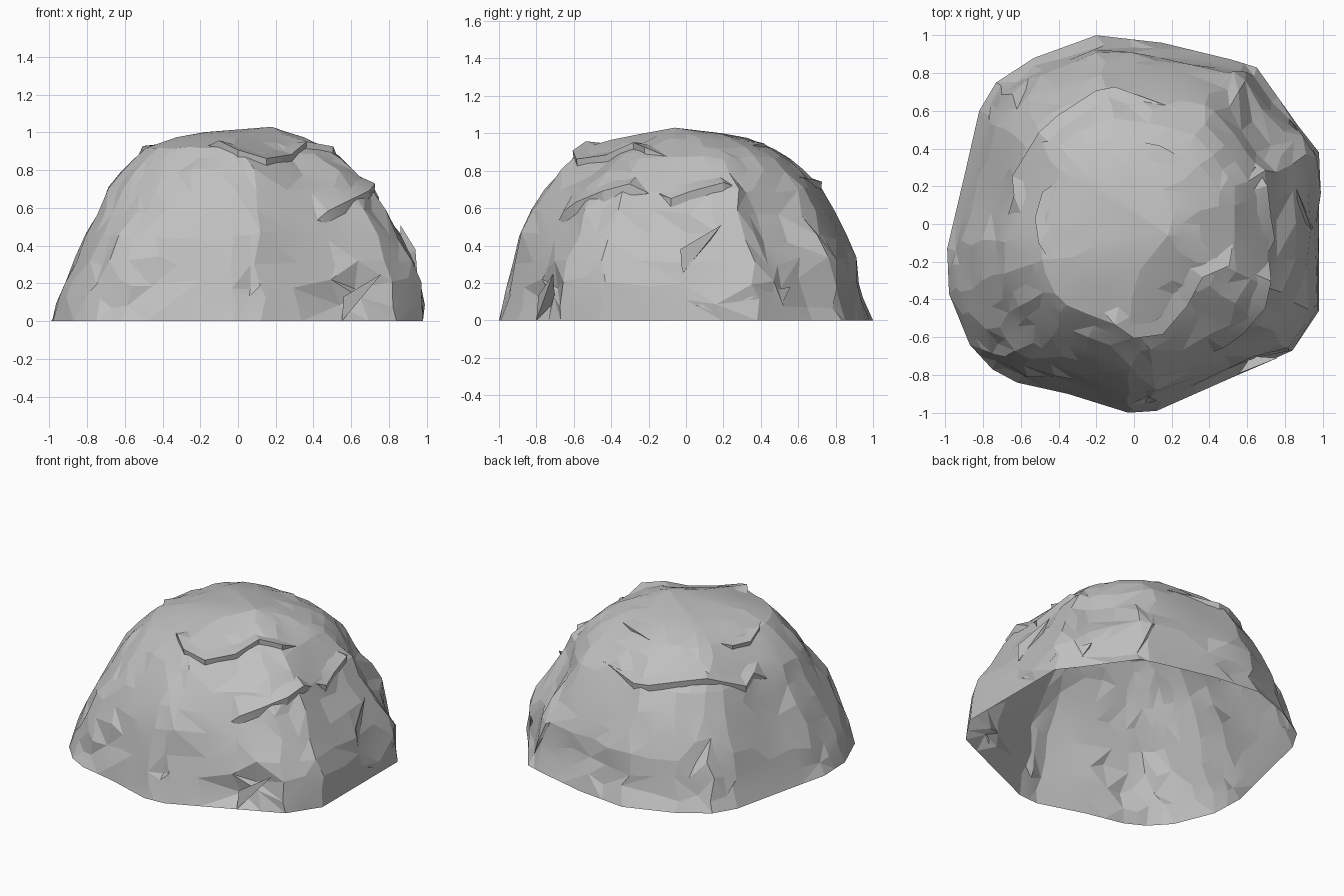
import bpy, bmesh, math, random
from mathutils import Vector
from mathutils.bvhtree import BVHTree

random.seed(11)
cube = bpy.data.objects.get("Cube")
if cube:
    bpy.data.objects.remove(cube, do_unlink=True)

stone = bpy.data.materials.new("grey_stone")
stone.use_nodes = True
stone.diffuse_color = (0.53, 0.53, 0.53, 1)
stone.node_tree.nodes["Principled BSDF"].inputs["Base Color"].default_value = (0.53, 0.53, 0.53, 1)


def finish(bm, name, angle):
    """Turn a bmesh into a shaded stone object."""
    mesh = bpy.data.meshes.new(name)
    bm.to_mesh(mesh)
    bm.free()
    mesh.materials.append(stone)
    obj = bpy.data.objects.new(name, mesh)
    bpy.context.collection.objects.link(obj)
    bpy.ops.object.select_all(action='DESELECT')
    obj.select_set(True)
    bpy.context.view_layer.objects.active = obj
    bpy.ops.object.shade_smooth_by_angle(angle=math.radians(angle))
    return obj


# Ground outline, anticlockwise, and inward taper per side at each height
outline = [(.98, -.46), (.98, 0), (.98, .38), (.87, .52), (.65, .83), (.52, .87),
           (.15, .96), (-.2, 1), (-.53, .88), (-.73, .75), (-.82, .6), (-.9, .25),
           (-.99, -.13), (-.98, -.37), (-.87, -.64), (-.75, -.77), (-.62, -.84),
           (-.35, -.9), (-.03, -1), (.12, -.99), (.55, -.8), (.84, -.67)]
heights = [0, .1, .2, .32, .45, .58, .7, .8, .87, .92, .97, 1]
taper = {
    (1, 0): [1, 1, .99, .95, .87, .78, .72, .62, .54, .46, .36, .26],
    (-1, 0): [1, .97, .93, .87, .81, .74, .69, .62, .54, .49, .34, .18],
    (0, 1): [1, .95, .92, .92, .87, .8, .72, .63, .56, .47, .33, .2],
    (0, -1): [1, .97, .95, .93, .89, .83, .76, .68, .61, .56, .4, .25],
}
base = []
for p, q in zip(outline, outline[1:] + outline[:1]):
    a, b = Vector(p), Vector(q)
    base += [a, (a + b) / 2]


def shrink(direction, level):
    """Blend the four side tapers by compass direction."""
    d = direction.normalized()
    return sum(max(0, d.dot(Vector(side))) ** 2 * values[level]
               for side, values in taper.items())


# Dents towards the core: centre, reach, depth
core = Vector((0, 0, .2))
dents = [((.62, -.75, .15), .2, .06), ((.2, -.92, .3), .2, .03),
         ((.7, .52, .5), .38, .08), ((-.55, -.55, .75), .3, .04),
         ((.3, -.45, .92), .35, .06), ((-.85, .1, .3), .2, .02),
         ((.2, .9, .35), .22, .02)]

# Boulder shell, open underneath
bm = bmesh.new()
rings = []
for level, z in enumerate(heights):
    ring = []
    for p in base:
        flat = p * shrink(p, level)
        co = Vector((flat.x, flat.y, z))
        if level:
            loose = 1.12 - z
            out = Vector((p.x, p.y, 0)).normalized()
            side = Vector((-out.y, out.x, 0))
            co += out * random.uniform(-.018, .012) * (1.2 - z)
            co += side * random.uniform(-.035, .035) * loose
            co.z += random.uniform(-.035, .035) * loose
            for centre, reach, depth in dents:
                near = max(0, 1 - (co - Vector(centre)).length / reach)
                co -= (co - core).normalized() * depth * near
        ring.append(bm.verts.new(co))
    rings.append(ring)
count = len(base)
for low, high in zip(rings, rings[1:]):
    for i in range(count):
        j = (i + 1) % count
        if random.random() < .5:
            tris = (low[i], low[j], high[j]), (low[i], high[j], high[i])
        else:
            tris = (low[i], low[j], high[i]), (low[j], high[j], high[i])
        for tri in tris:
            bm.faces.new(tri)
apex = bm.verts.new((.18, -.06, 1.03))
for i in range(count):
    bm.faces.new((rings[-1][i], rings[-1][(i + 1) % count], apex))
crown = [v for v in bm.verts if v.co.z > .6]
bmesh.ops.remove_doubles(bm, verts=crown, dist=.05)
bmesh.ops.recalc_face_normals(bm, faces=bm.faces[:])
surface = BVHTree.FromBMesh(bm)
finish(bm, "boulder_shell", 9)


def ground(x, y):
    """Point of the boulder below a plan position."""
    hit = surface.ray_cast(Vector((x, y, 3)), Vector((0, 0, -1)))[0]
    return hit if hit else Vector((x, y, 0))


def ledge(name, path, rise, depth):
    """Stepped slab: a short wall along the path that sinks back into the rock."""
    bm = bmesh.new()
    rows = []
    last = len(path) - 1
    for i, (x, y) in enumerate(path):
        foot = ground(x, y)
        lift = rise if 0 < i < last else 0
        lip = foot + Vector((x * .01, y * .01, lift - .004))
        back = ground(x * depth, y * depth) - Vector((0, 0, .006))
        rows.append([bm.verts.new(c) for c in (foot - Vector((0, 0, .015)), lip, back)])
    for a, b in zip(rows, rows[1:]):
        for k in range(2):
            bm.faces.new((a[k], b[k], b[k + 1], a[k + 1]))
    bmesh.ops.triangulate(bm, faces=bm.faces[:])
    bmesh.ops.recalc_face_normals(bm, faces=bm.faces[:])
    finish(bm, name, 15)


# Broken ledges around the crown and the shoulders
ledge("crown_ledge_front", [(-.16, -.46), (-.1, -.53), (0, -.6), (.15, -.58),
                            (.28, -.43), (.36, -.28), (.5, -.22), (.52, -.1)], .04, .8)
ledge("crown_ledge_side", [(-.28, .3), (-.48, .17), (-.52, .03), (-.5, -.1), (-.4, -.26)], .03, .8)
ledge("crown_ledge_back", [(-.05, .45), (.14, .41), (.37, .28)], .025, .7)
ledge("shoulder_ledge_back", [(.23, .6), (-.1, .72), (-.2, .7), (-.4, .57), (-.5, .48),
                              (-.64, .25), (-.63, .15), (-.66, .05)], .045, .9)
ledge("shoulder_ledge_front_side", [(.42, -.67), (.47, -.65), (.57, -.58), (.69, -.44),
                                    (.72, -.3), (.71, -.2)], .06, .88)
ledge("shoulder_ledge_side", [(.71, -.14), (.74, -.08), (.72, .03), (.7, .2), (.64, .3)], .045, .9)

# Loose shards leaning on the flank
shards = {
    "front_shard": [(.55, -.8, 0), (.56, -.79, .13), (.76, -.71, .25), (.62, -.7, .1)],
    "side_shard": [(.95, -.02, .25), (.94, -.03, .38), (.86, .19, .51), (.87, .05, .32)],
    "low_side_shard": [(.98, .05, .08), (.98, .22, .02), (.96, .37, .13), (.92, .2, .08)],
    "rear_side_shard": [(.9, .47, 0), (.92, .42, .15), (.82, .56, .18), (.82, .46, .06)],
}
for name, corners in shards.items():
    bm = bmesh.new()
    v = [bm.verts.new(c) for c in corners]
    for tri in ((0, 1, 2), (0, 2, 3), (0, 3, 1), (1, 3, 2)):
        bm.faces.new([v[k] for k in tri])
    bmesh.ops.recalc_face_normals(bm, faces=bm.faces[:])
    finish(bm, name, 10)
